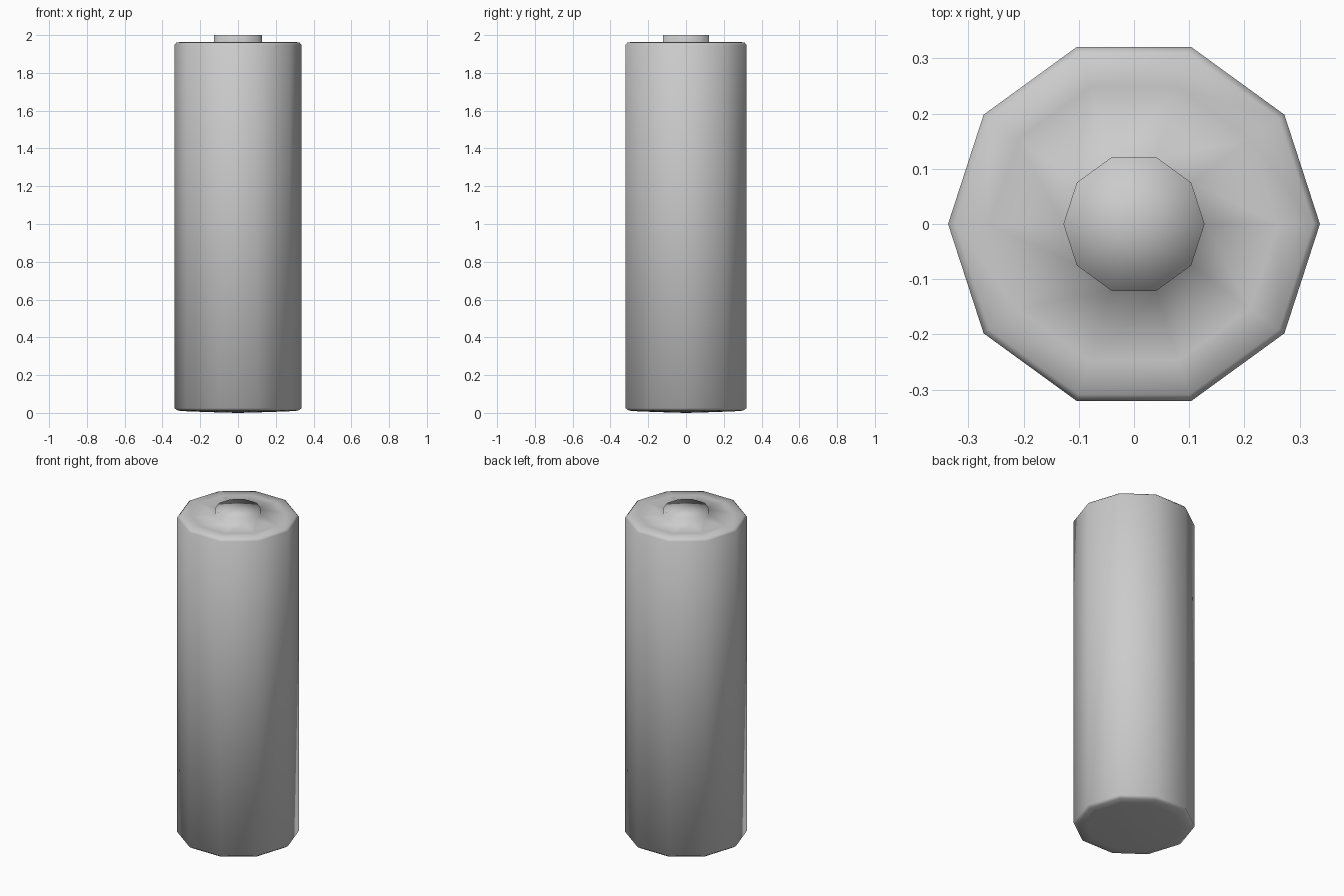
import bpy
import bmesh
from math import cos, sin, tau

if "Cube" in bpy.data.objects:
    bpy.data.objects.remove(bpy.data.objects["Cube"])

SIDES = 10


def lathe(name, profile):
    """Revolve (radius, z) points into a ten-sided smooth shaded part."""
    bm = bmesh.new()
    rings = []
    for r, z in profile:
        if r == 0:
            rings.append([bm.verts.new((0, 0, z))] * SIDES)
        else:
            rings.append([bm.verts.new((r * cos(tau * i / SIDES), r * sin(tau * i / SIDES), z))
                          for i in range(SIDES)])
    for a, b in zip(rings, rings[1:]):
        for i in range(SIDES):
            j = (i + 1) % SIDES
            quad = list(dict.fromkeys((a[i], a[j], b[j], b[i])))
            bm.faces.new(quad)
    bmesh.ops.recalc_face_normals(bm, faces=bm.faces)
    # open cap: make sure it faces up
    if max(bm.faces, key=lambda f: f.calc_center_median().z).normal.z < 0:
        bmesh.ops.reverse_faces(bm, faces=bm.faces)
    for f in bm.faces:
        f.smooth = True
    mesh = bpy.data.meshes.new(name)
    bm.to_mesh(mesh)
    bm.free()
    ob = bpy.data.objects.new(name, mesh)
    bpy.context.collection.objects.link(ob)
    return ob


# casing: slightly domed bottom, chamfered rims, flat top rim
lathe("casing", [(0, 0), (0.085, 0.002), (0.262, 0.008), (0.318, 0.012), (0.337, 0.025),
                 (0.337, 1.948), (0.325, 1.962), (0.262, 1.963)])

# top plate with raised contact
lathe("top_contact", [(0.262, 1.963), (0.128, 1.963), (0.128, 2.0), (0, 2.0)])
